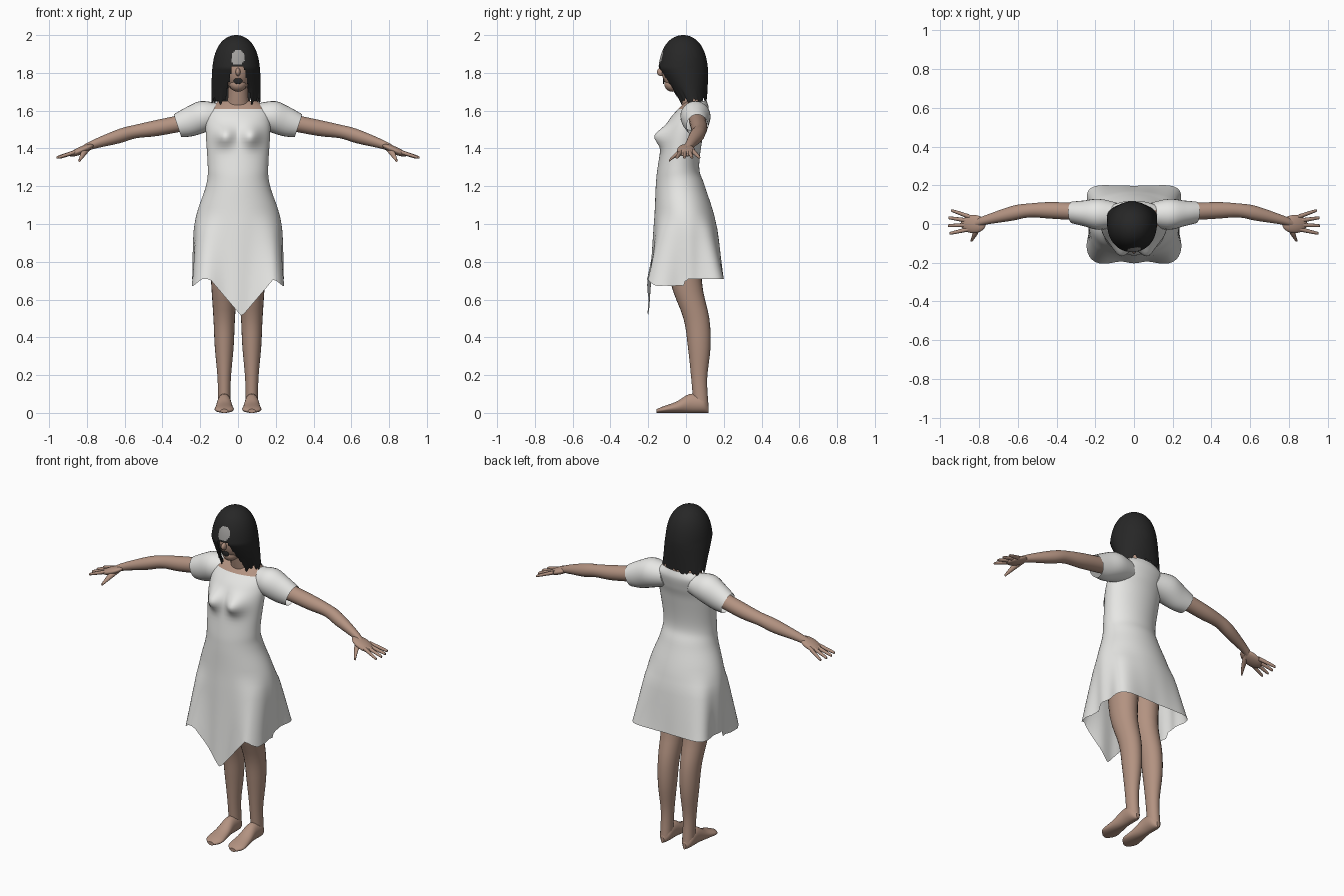
import bpy
import bmesh
from math import sin, cos, pi, exp, sqrt
from mathutils import Vector, Matrix

if "Cube" in bpy.data.objects:
    bpy.data.objects.remove(bpy.data.objects["Cube"])


def material(name, red, green, blue):
    mat = bpy.data.materials.new(name)
    mat.use_nodes = True
    colour = (red, green, blue, 1)
    mat.diffuse_color = colour
    mat.node_tree.nodes["Principled BSDF"].inputs["Base Color"].default_value = colour
    return mat


skin = material("skin", .45, .29, .22)
cloth = material("white cloth", .8, .8, .78)
hair_black = material("black hair", .02, .02, .02)
grey = material("grey patch", .36, .35, .34)


def finish(name, bm, mats, mirror):
    """Turn a bmesh into a named object, optionally mirrored left to right."""
    mesh = bpy.data.meshes.new(name)
    bm.to_mesh(mesh)
    bm.free()
    for mat in mats:
        mesh.materials.append(mat)
    obj = bpy.data.objects.new(name, mesh)
    bpy.context.collection.objects.link(obj)
    if mirror:
        obj.modifiers.new("Mirror", "MIRROR").use_mirror_merge = False


def ball(name, mat, centre, radii, tilt=0, mirror=False):
    """Smooth ellipsoid, tilted about the y axis."""
    bm = bmesh.new()
    place = (Matrix.Translation(centre) @ Matrix.Rotation(tilt, 4, "Y")
             @ Matrix.Diagonal((*radii, 1)))
    bmesh.ops.create_uvsphere(bm, u_segments=32, v_segments=20, radius=1, matrix=place)
    for face in bm.faces:
        face.smooth = True
    finish(name, bm, [mat], mirror)


def spline(rows, steps):
    """Smoothly fill in rings between the given control rings."""
    rows = [Vector(row) for row in rows]
    result = []
    for i, (start, end) in enumerate(zip(rows, rows[1:])):
        before = rows[max(i - 1, 0)]
        after = rows[min(i + 2, len(rows) - 1)]
        leave, arrive = (end - before) / 2, (after - start) / 2
        for k in range(steps):
            t = k / steps
            ease = t * t * (3 - 2 * t)
            result.append(start.lerp(end, ease) + leave * t * (1 - t) ** 2
                          - arrive * t * t * (1 - t))
    return result + [rows[-1]]


def loft(name, axis, rows, mats, sides=24, steps=4, open_start=False, open_end=False,
         shape=None, rule=None, cut=None, mirror=False):
    """Skin elliptical rings (position, centre u, centre v, radius u, radius v)."""
    bm = bmesh.new()
    rings = []
    for position, u, v, radius_u, radius_v in spline(rows, steps):
        ring = []
        for i in range(sides):
            angle = 2 * pi * i / sides
            point = [u + radius_u * cos(angle), v + radius_v * sin(angle)]
            point.insert("xyz".index(axis), position)
            point = Vector(point)
            if shape:
                shape(point, angle)
            ring.append(bm.verts.new(point))
        rings.append(ring)
    for low, high in zip(rings, rings[1:]):
        for i in range(sides):
            bm.faces.new((low[i - 1], low[i], high[i], high[i - 1]))
    if not open_start:
        bm.faces.new(rings[0])
    if not open_end:
        bm.faces.new(rings[-1])
    bmesh.ops.recalc_face_normals(bm, faces=bm.faces)
    for face in bm.faces:
        face.smooth = len(face.verts) == 4
        if rule:
            face.material_index = rule(face.calc_center_median())
    if cut:
        doomed = [face for face in bm.faces if cut(face.calc_center_median())]
        bmesh.ops.delete(bm, geom=doomed, context="FACES")
    finish(name, bm, mats, mirror)


def bump(offset, width):
    """Triangular bump, one at the middle and zero beyond the width."""
    return max(0, 1 - abs(offset) / width)


# Dress: fitted bodice, flared skirt with corner folds and a pointed front hem
def dress_shape(p, angle):
    if p.z > 1.3 and p.y < 0:
        across, up = (abs(p.x) - .07) / .05, (p.z - 1.465) / .05
        p.y -= .055 * exp(-across ** 2 - up ** 2)
    flare = max(0, 3 - 2.85 * p.z)
    fold = 1 + flare * (.3 * sin(2 * angle) ** 4 + .015 * sin(11 * angle))
    p.x *= fold
    p.y *= fold
    if p.z < 1:
        drop = 0
        if p.y < 0:
            drop = .2 * bump(p.x - .02, .17) + .04 * bump(abs(p.x) - .24, .05)
        p.z -= (1 - p.z) * drop / .3 - .01


def neckline(c):
    return int(c.z > 1.612 and abs(c.x) < .13 and c.y < .07)


# Each level is height, half width, front and back
dress_levels = [(.7, .24, -.2, .2), (1, .23, -.17, .16), (1.2, .17, -.16, .1),
                (1.3, .16, -.15, .07), (1.47, .17, -.12, .09), (1.55, .17, -.09, .11),
                (1.61, .16, -.04, .12), (1.65, .1, 0, .11)]
loft("dress", "z",
     [(z, 0, (front + back) / 2, half, (back - front) / 2)
      for z, half, front, back in dress_levels],
     [cloth, skin], sides=96, steps=8, open_start=True, shape=dress_shape, rule=neckline)


# Short sleeves, with cuffs slanting back under the arm
def slant(p, angle):
    p.x += .02 * sin(angle)


loft("sleeves", "x",
     [(.09, .05, 1.58, .06, .06), (.18, .05, 1.57, .08, .08),
      (.26, .055, 1.54, .066, .075), (.32, .06, 1.52, .056, .06)],
     [cloth], open_end=True, shape=slant, mirror=True)

# Bare arms: distance out, depth, height and radius
arm_path = [(.22, .06, 1.55, .045), (.42, .07, 1.51, .043), (.54, .07, 1.49, .036),
            (.63, .055, 1.465, .038), (.77, .02, 1.42, .024), (.83, 0, 1.39, .02)]
loft("arms", "x", [(*point, point[-1]) for point in arm_path], [skin], mirror=True)

# Hands: flat palm, four fanned fingers and a thumb
ball("palms", skin, (.83, 0, 1.39), (.07, .047, .02), tilt=.4, mirror=True)
for k, label in enumerate(["little", "ring", "middle", "index"]):
    spread = .5 - .28 * k
    tip_x, tip_y = .83 + .13 * cos(spread), .14 * sin(spread)
    loft(label + "_fingers", "x",
         [(.85, spread * .075, 1.385, .012, .012),
          (tip_x - .01, tip_y, 1.355, .008, .008),
          (tip_x, tip_y, 1.35, .003, .003)],
         [skin], sides=10, mirror=True)
loft("thumbs", "y",
     [(0, .8, 1.4, .02, .015), (-.05, .82, 1.37, .014, .014),
      (-.09, .84, 1.335, .006, .006)],
     [skin], sides=10, mirror=True)

# Bare legs: height, depth and radius
leg_path = [(.95, 0, .085), (.7, 0, .07), (.5, .055, .057), (.35, .07, .05),
            (.18, .07, .035), (.03, .08, .033)]
loft("legs", "z", [(z, .073, y, r, r * 1.2) for z, y, r in leg_path],
     [skin], mirror=True)

# Feet from heel to toe: depth, height of the top and half width
foot_path = [(.12, .04, .01), (.09, .09, .035), (.02, .1, .037), (-.05, .06, .045),
             (-.12, .035, .05), (-.155, .02, .02)]
loft("feet", "y", [(y, .073, top / 2, half, top / 2) for y, top, half in foot_path],
     [skin], mirror=True)

# Neck, head and face
loft("neck", "z", [(1.6, 0, .045, .07, .06), (1.66, 0, .025, .055, .053),
                   (1.78, 0, 0, .05, .05)], [skin])
ball("head", skin, (0, -.035, 1.82), (.075, .095, .12))
ball("chin", skin, (0, -.07, 1.74), (.045, .045, .04))
ball("nose", skin, (0, -.13, 1.805), (.013, .024, .022))
ball("mouth", hair_black, (0, -.119, 1.757), (.024, .004, .016))


# Long hair, parted around the face, with a ragged lower edge
def ragged(p, angle):
    if p.z < 1.72:
        p.z += (1.72 - p.z) * (.16 * sin(9 * angle) + .12 * sin(23 * angle))


def face_opening(c):
    return c.y < .03 and c.z < 1.83 and abs(c.x) < .07 - .22 * (c.z - 1.65)


def forehead_patch(c):
    across, up = c.x / .036, (c.z - 1.88) / .04
    return int(across ** 2 + up ** 2 < 1 and c.y < 0)


hair_rings = []
ring_count = 48
for k in range(ring_count):
    rise = sin(pi / 2 * k / ring_count)
    dome = .13 * sqrt(1 - rise ** 4)
    fullness = min(1, 2 * rise)
    hair_rings.append((1.65 + .35 * rise, -.01, .035 - .05 * fullness,
                       dome, dome * (.58 + .46 * fullness)))
loft("hair", "z", hair_rings, [hair_black, grey], sides=96, steps=1, open_start=True,
     shape=ragged, rule=forehead_patch, cut=face_opening)
